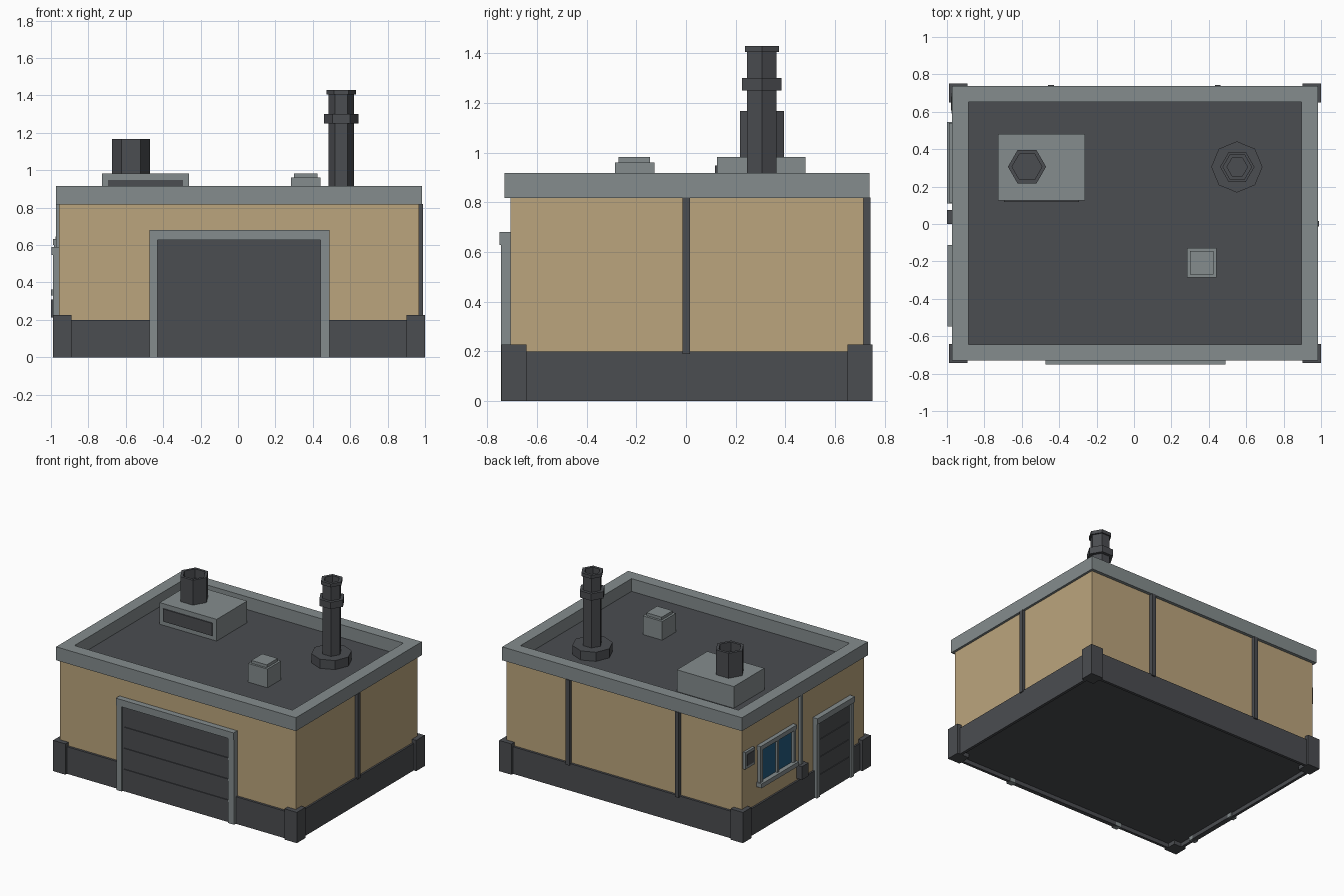
import bpy, bmesh, math

if "Cube" in bpy.data.objects:
    bpy.data.objects.remove(bpy.data.objects["Cube"])

# Flat colours (linear)
def mat(name, c):
    m = bpy.data.materials.new(name)
    m.diffuse_color = (*c, 1)
    m.use_nodes = True
    m.node_tree.nodes["Principled BSDF"].inputs["Base Color"].default_value = m.diffuse_color
    return m

TAN = mat("tan_wall", (0.50, 0.375, 0.205))
DARK = mat("dark_grey", (0.070, 0.074, 0.082))
GREY = mat("light_grey", (0.232, 0.265, 0.270))
BLUE = mat("window_blue", (0.017, 0.105, 0.21))
CX, CY = 0.005, 0.004          # centre of the building shell


def loft(name, loops, material):
    """Skin a stack of point loops and cap both ends."""
    bm = bmesh.new()
    rings = [[bm.verts.new(p) for p in loop] for loop in loops]
    n = len(rings[0])
    for a, b in zip(rings, rings[1:]):
        for i in range(n):
            j = (i + 1) % n
            bm.faces.new((a[i], a[j], b[j], b[i]))
    bm.faces.new(rings[0][::-1])
    bm.faces.new(rings[-1])
    bmesh.ops.recalc_face_normals(bm, faces=bm.faces)
    me = bpy.data.meshes.new(name)
    bm.to_mesh(me)
    bm.free()
    me.materials.append(material)
    ob = bpy.data.objects.new(name, me)
    bpy.context.collection.objects.link(ob)
    return ob


def rect(x0, x1, y0, y1, z):
    return [(x0, y0, z), (x1, y0, z), (x1, y1, z), (x0, y1, z)]


def box(name, x, y, z, material):
    return loft(name, [rect(*x, *y, z[0]), rect(*x, *y, z[1])], material)


def shell(hx, hy, z):
    return rect(CX - hx, CX + hx, CY - hy, CY + hy, z)


def lathe(name, x, y, sides, profile, material):
    ang = [2 * math.pi * i / sides for i in range(sides)]
    return loft(name, [[(x + r * math.cos(a), y + r * math.sin(a), z) for a in ang]
                       for r, z in profile], material)


# Base with a slightly recessed floor, walls, roof
loft("base", [shell(.975, .728, .2), shell(.975, .728, 0),
              shell(.955, .708, 0), shell(.955, .708, .03)], DARK)
loft("walls", [shell(.962, .711, .19), shell(.962, .711, .82)], TAN)
loft("roof", [shell(.90, .66, .815), shell(.90, .66, .823)], DARK)

# Parapet ring, closed on itself
parapet = loft("parapet", [shell(.89, .647, .818), shell(.979, .734, .818),
                           shell(.979, .734, .917), shell(.89, .647, .917),
                           shell(.89, .647, .818)], GREY)
bm = bmesh.new()
bm.from_mesh(parapet.data)
caps = [f for f in bm.faces if f.calc_area() > 1.5]
bmesh.ops.delete(bm, geom=caps, context='FACES')
bmesh.ops.remove_doubles(bm, verts=bm.verts, dist=1e-5)
bmesh.ops.recalc_face_normals(bm, faces=bm.faces)
bm.to_mesh(parapet.data)
bm.free()

# Corner blocks
for sx in (-1, 1):
    for sy in (-1, 1):
        xs = sorted((CX + sx * .995, CX + sx * .895))
        ys = sorted((CY + sy * .746, CY + sy * .646))
        box("corner_block", xs, ys, (0, .227), DARK)

# Wall ribs on the back and the right
for x in (-.444, .448):
    box("back_rib", (x - .015, x + .015), (.70, .743), (.19, .82), DARK)
box("right_rib", (.95, .988), (-.014, .017), (.19, .82), DARK)

# Front garage door
box("garage_door", (-.44, .45), (-.731, -.70), (0, .64), DARK)
for x in ((-.473, -.43), (.441, .489)):
    box("garage_jamb", x, (-.744, -.70), (0, .64), GREY)
box("garage_lintel", (-.473, .489), (-.75, -.70), (.628, .68), GREY)
for z in (.158, .313, .469):
    box("garage_door_slat", (-.417, .435), (-.737, -.72), (z - .007, z + .007), DARK)

# Left side door
box("side_door", (-.977, -.94), (-.52, -.14), (0, .56), DARK)
for y in ((-.547, -.512), (-.148, -.113)):
    box("side_jamb", (-.989, -.94), y, (0, .56), GREY)
box("side_lintel", (-.996, -.94), (-.547, -.113), (.548, .59), GREY)
for z in (.15, .28, .41):
    box("side_door_slat", (-.982, -.96), (-.50, -.16), (z - .006, z + .006), DARK)

# Left window: glass, frame, mullion, sill
box("window_glass", (-.966, -.94), (.13, .53), (.35, .61), BLUE)
for y in ((.12, .147), (.508, .535), (.319, .336)):
    box("window_upright", (-.984, -.94), y, (.35, .61), GREY)
box("window_head", (-.988, -.94), (.115, .54), (.60, .632), GREY)
box("window_sill", (-1, -.94), (.11, .545), (.33, .362), GREY)

# Left wall vent, downpipe and pipe box
box("wall_vent", (-.975, -.94), (.59, .70), (.52, .645), GREY)
box("wall_vent_grille", (-.979, -.97), (.607, .683), (.54, .625), DARK)
box("downpipe", (-.974, -.94), (.025, .052), (.30, .82), GREY)
box("pipe_box", (-1, -.94), (0, .076), (.212, .31), DARK)

# Roof unit with grille and hexagonal stack
box("roof_unit", (-.727, -.262), (.125, .481), (.815, .983), GREY)
box("roof_unit_grille", (-.695, -.294), (.117, .13), (.855, .948), DARK)
lathe("roof_unit_stack", -.572, .306, 6,
      [(.102, .975), (.102, 1.167), (.08, 1.167), (.08, 1.10)], DARK)

# Small roof vent
box("small_vent", (.283, .441), (-.286, -.127), (.815, .961), GREY)
box("small_vent_lid", (.299, .425), (-.271, -.144), (.955, .982), GREY)

# Chimney with collar, rim and hollow top
lathe("chimney_foot", .55, .305, 8, [(.137, .815), (.137, .89)], DARK)
lathe("chimney", .552, .305, 6,
      [(.068, .85), (.068, 1.25), (.092, 1.25), (.092, 1.30), (.068, 1.30),
       (.068, 1.405), (.079, 1.405), (.079, 1.43), (.055, 1.43), (.055, 1.37)], DARK)
